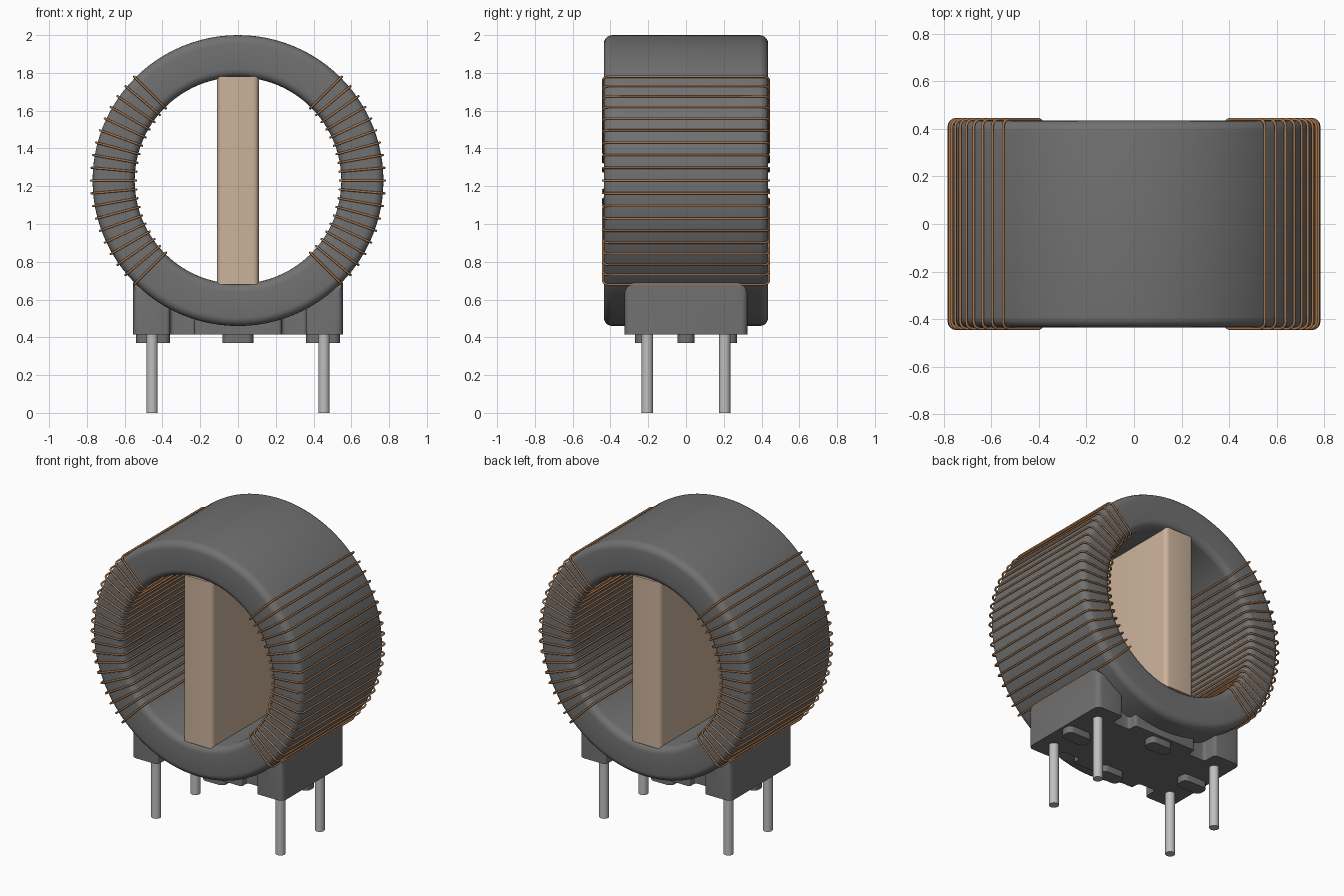
import bpy, bmesh, math
from mathutils import Vector

cube = bpy.data.objects.get("Cube")
if cube:
    bpy.data.objects.remove(cube, do_unlink=True)

CZ = 1.23                                   # height of the ring axis
R_OUT, R_IN, HALF = 0.77, 0.547, 0.435      # ring radii and half depth


def material(name, rgb, rough=0.6):
    m = bpy.data.materials.new(name)
    m.use_nodes = True
    m.diffuse_color = (*rgb, 1)
    bsdf = m.node_tree.nodes["Principled BSDF"]
    bsdf.inputs["Base Color"].default_value = (*rgb, 1)
    bsdf.inputs["Roughness"].default_value = rough
    return m


GREY = material("dark_grey", (0.165, 0.165, 0.165))
TAN = material("tan_board", (0.60, 0.45, 0.33))
COPPER = material("copper", (0.40, 0.185, 0.075))
STEEL = material("pin_metal", (0.52, 0.52, 0.52))


def rounded(points, radii, steps=5):
    """Round each corner of a closed 2D outline with an arc-like curve."""
    out = []
    n = len(points)
    for i, p in enumerate(points):
        p, r = Vector(p), radii[i] if isinstance(radii, (list, tuple)) else radii
        if r == 0:
            out.append(p)
            continue
        u = (Vector(points[i - 1]) - p).normalized()
        v = (Vector(points[(i + 1) % n]) - p).normalized()
        for k in range(steps + 1):          # square corners, so an exact arc
            t = math.pi / 2 * k / steps
            out.append(p + u * r * (1 - math.sin(t)) + v * r * (1 - math.cos(t)))
    return out


def rect(x0, x1, y0, y1):
    return [(x0, y0), (x1, y0), (x1, y1), (x0, y1)]


def finish(name, bm, mat, angle=35):
    bmesh.ops.recalc_face_normals(bm, faces=bm.faces)
    me = bpy.data.meshes.new(name)
    bm.to_mesh(me)
    bm.free()
    ob = bpy.data.objects.new(name, me)
    bpy.context.collection.objects.link(ob)
    me.materials.append(mat)
    smooth(ob, angle)
    return ob


def smooth(ob, angle=35):
    bpy.ops.object.select_all(action="DESELECT")
    ob.select_set(True)
    bpy.context.view_layer.objects.active = ob
    bpy.ops.object.shade_smooth_by_angle(angle=math.radians(angle))


def prism(name, outline, place, depth, mat):
    """Extrude an outline, mapped to 3D by place, along the vector depth."""
    bm = bmesh.new()
    face = bm.faces.new([bm.verts.new(place(p)) for p in outline])
    new = bmesh.ops.extrude_face_region(bm, geom=[face])["geom"]
    verts = [g for g in new if isinstance(g, bmesh.types.BMVert)]
    bmesh.ops.translate(bm, vec=depth, verts=verts)
    return finish(name, bm, mat)


def cut(ob, tool, operation):
    mod = ob.modifiers.new(operation.lower(), "BOOLEAN")
    mod.operation, mod.object, mod.solver = operation, tool, "EXACT"
    tool.hide_render = True
    bpy.ops.object.select_all(action="DESELECT")
    bpy.context.view_layer.objects.active = ob
    ob.select_set(True)
    bpy.ops.object.modifier_apply(modifier=mod.name)
    bpy.data.objects.remove(tool, do_unlink=True)


# Ring core: rounded section spun about the y axis
bm = bmesh.new()
section = rounded(rect(R_IN, R_OUT, -HALF, HALF), 0.045)
SEG = 96
loops = []
for s in range(SEG):
    a = 2 * math.pi * s / SEG
    loops.append([bm.verts.new((r * math.cos(a), y, CZ + r * math.sin(a)))
                  for r, y in section])
n = len(section)
for s in range(SEG):
    a, b = loops[s], loops[(s + 1) % SEG]
    for i in range(n):
        j = (i + 1) % n
        bm.faces.new((a[i], a[j], b[j], b[i]))
finish("ring_core", bm, GREY)

# Windings: 19 separate turns on each side, 5 degrees apart
turn = rounded(rect(R_IN - 0.007, R_OUT + 0.008, -HALF - 0.005, HALF + 0.005), 0.03, 4)
for name, centre in (("left_winding", 0), ("right_winding", 180)):
    cu = bpy.data.curves.new(name, "CURVE")
    cu.dimensions = "3D"
    cu.bevel_depth, cu.bevel_resolution = 0.006, 2
    for k in range(-9, 10):
        a = math.radians(centre + 5 * k)
        sp = cu.splines.new("POLY")
        sp.points.add(len(turn) - 1)
        sp.use_cyclic_u = True
        for pt, (r, y) in zip(sp.points, turn):
            pt.co = (r * math.cos(a), y, CZ + r * math.sin(a), 1)
    cu.materials.append(COPPER)
    ob = bpy.data.objects.new(name, cu)
    bpy.context.collection.objects.link(ob)
    bpy.ops.object.select_all(action="DESELECT")
    ob.select_set(True)
    bpy.context.view_layer.objects.active = ob
    bpy.ops.object.convert(target="MESH")
    smooth(bpy.context.object, 60)

# Divider board standing inside the ring
prism("divider_board", rounded(rect(-0.11, 0.11, -0.425, 0.425), 0.03),
      lambda p: (p[0], p[1], 0.68), Vector((0, 0, 1.10)), TAN)

# Base: notched plan outline, rounded shoulders, saddle cut for the ring
half_front = [(-0.555, -0.325), (-0.36, -0.325), (-0.36, -0.23), (-0.23, -0.23),
              (-0.23, -0.29), (0.23, -0.29), (0.23, -0.23), (0.36, -0.23),
              (0.36, -0.325), (0.555, -0.325)]
plan = half_front + [(-x, -y) for x, y in half_front]
radii = [0.035, 0.02, 0.02, 0.02, 0.015, 0.015, 0.02, 0.02, 0.02, 0.035] * 2
base = prism("base", rounded(plan, radii, 4), lambda p: (p[0], p[1], 0.415),
             Vector((0, 0, 0.275)), GREY)
shoulders = prism("shoulder_cutter",
                  rounded(rect(-0.4, 0.4, 0.3, 0.69)[:2] + [(0.325, 0.3), (0.325, 0.69),
                          (-0.325, 0.69), (-0.325, 0.3)], [0, 0, 0, 0.06, 0.06, 0])[2:],
                  lambda p: (-0.7, p[0], p[1]), Vector((1.4, 0, 0)), GREY)
cut(base, shoulders, "INTERSECT")
circle = [(0.765 * math.cos(2 * math.pi * i / SEG), 0.765 * math.sin(2 * math.pi * i / SEG))
          for i in range(SEG)]
saddle = prism("saddle_cutter", circle, lambda p: (p[0], -0.6, CZ + p[1]),
               Vector((0, 1.2, 0)), GREY)
cut(base, saddle, "DIFFERENCE")
smooth(base)

# Stand-off pads under the base
for name, x, y, w in (("left_pad", 0.45, 0, 0.09), ("right_pad", -0.45, 0, 0.09),
                      ("front_pad", 0, -0.225, 0.082), ("back_pad", 0, 0.225, 0.082)):
    prism(name, rounded(rect(x - w, x + w, y - 0.045, y + 0.045), 0.035),
          lambda p: (p[0], p[1], 0.37), Vector((0, 0, 0.055)), GREY)

# Four connecting pins
for sx, side in ((1, "left"), (-1, "right")):
    for sy, end in ((-1, "front"), (1, "back")):
        bm = bmesh.new()
        bmesh.ops.create_cone(bm, cap_ends=True, segments=24, radius1=0.03,
                              radius2=0.03, depth=0.43)
        bmesh.ops.translate(bm, vec=(0.455 * sx, 0.205 * sy, 0.215), verts=bm.verts)
        finish(f"{end}_{side}_pin", bm, STEEL)
